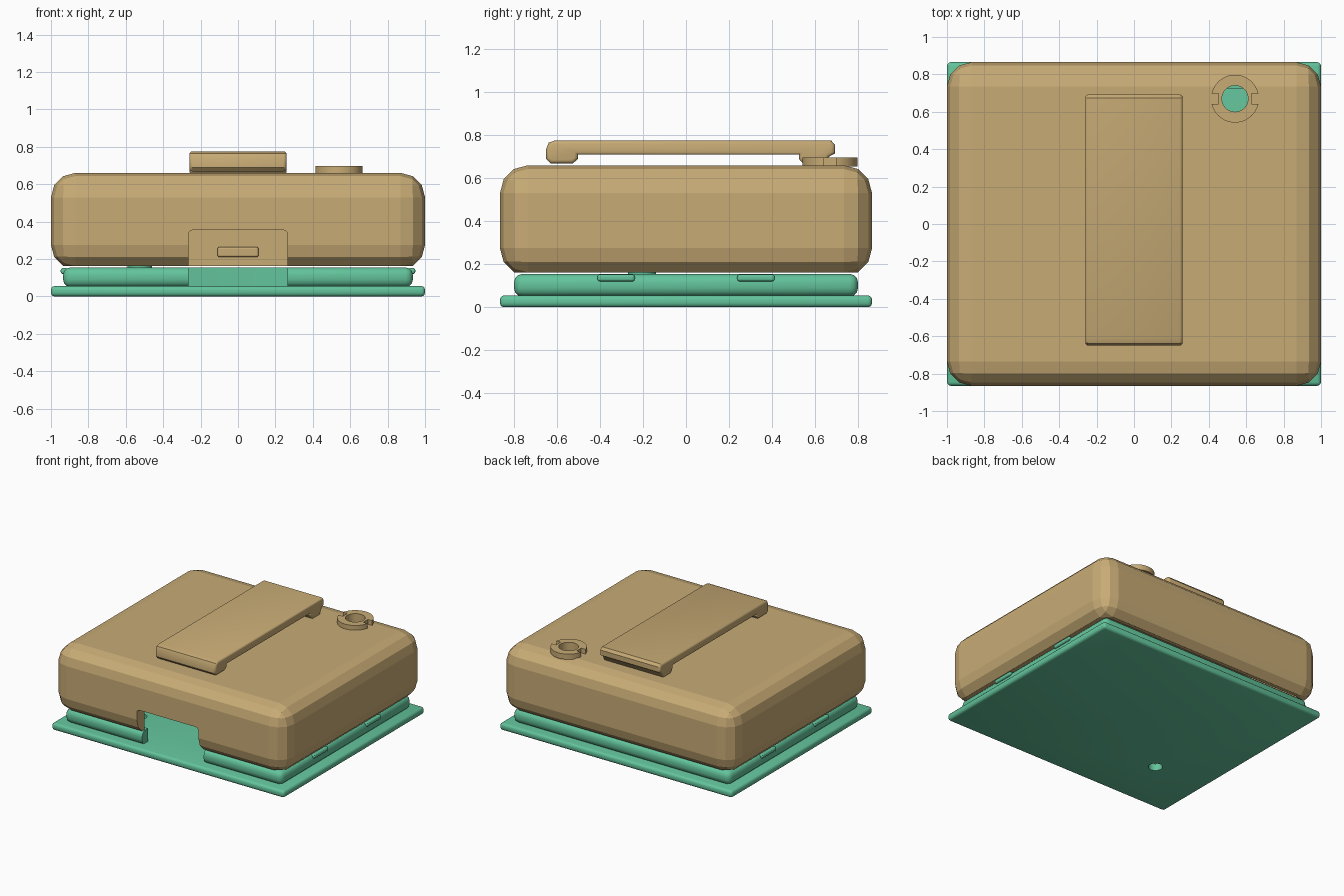
import bpy, bmesh, math

if "Cube" in bpy.data.objects:
    bpy.data.objects.remove(bpy.data.objects["Cube"])


def material(name, rgb):
    m = bpy.data.materials.new(name)
    m.diffuse_color = (*rgb, 1)
    m.use_nodes = True
    m.node_tree.nodes["Principled BSDF"].inputs["Base Color"].default_value = m.diffuse_color
    return m


TAN = material("tan plastic", (0.58, 0.41, 0.18))
GREEN = material("green plastic", (0.125, 0.55, 0.33))


def finish(name, bm, mat):
    bmesh.ops.recalc_face_normals(bm, faces=bm.faces)
    me = bpy.data.meshes.new(name)
    bm.to_mesh(me)
    bm.free()
    me.materials.append(mat)
    ob = bpy.data.objects.new(name, me)
    bpy.context.collection.objects.link(ob)
    return ob


def box(name, lo, hi, mat, bevel=0, segments=3, axis=None):
    """Box from corner to corner; bevels all edges or those along one axis."""
    bm = bmesh.new()
    bmesh.ops.create_cube(bm, size=1)
    for v in bm.verts:
        for i in range(3):
            v.co[i] = lo[i] if v.co[i] < 0 else hi[i]
    if bevel:
        edges = [e for e in bm.edges if axis is None
                 or abs(e.verts[0].co[axis] - e.verts[1].co[axis]) > 1e-4]
        bmesh.ops.bevel(bm, geom=edges, offset=bevel, segments=segments,
                        profile=0.5, affect='EDGES')
    return finish(name, bm, mat)


def cylinder(name, x, y, z0, z1, r, mat, sides=40):
    bm = bmesh.new()
    bmesh.ops.create_cone(bm, cap_ends=True, segments=sides,
                          radius1=r, radius2=r, depth=z1 - z0)
    bmesh.ops.translate(bm, verts=bm.verts, vec=(x, y, (z0 + z1) / 2))
    return finish(name, bm, mat)


def cut(ob, *cutters):
    for c in cutters:
        mod = ob.modifiers.new("cut", 'BOOLEAN')
        mod.operation = 'DIFFERENCE'
        mod.solver = 'EXACT'
        mod.object = c
        bpy.context.view_layer.objects.active = ob
        bpy.ops.object.modifier_apply(modifier=mod.name)
        bpy.data.objects.remove(c)


def smooth(ob, angle=35):
    bpy.ops.object.select_all(action='DESELECT')
    ob.select_set(True)
    bpy.context.view_layer.objects.active = ob
    bpy.ops.object.shade_smooth_by_angle(angle=math.radians(angle))


RX, RY = 0.54, 0.67     # ring centre

# Hollow cover, open below, with a front notch and a round hole on top
cover = box("cover", (-1, -0.865, 0.145), (1, 0.865, 0.66), TAN, 0.13)
cut(cover,
    box("trim", (-2, -2, -1), (2, 2, 0.162), TAN),
    box("cavity", (-0.9, -0.77, 0), (0.9, 0.77, 0.59), TAN, 0.05),
    box("notch", (-0.265, -1, 0), (0.265, -0.7, 0.355), TAN, 0.025, 3, 1),
    cylinder("hole", RX, RY, 0.5, 0.8, 0.07, TAN))

# Small ridge on the inner back wall
box("inner_ridge", (-0.11, 0.745, 0.21), (0.11, 0.775, 0.265), TAN, 0.012)

# Ring round the top hole, with two side notches
ring = cylinder("top_ring", RX, RY, 0.655, 0.697, 0.128, TAN, 48)
cut(ring, cylinder("bore", RX, RY, 0.5, 0.8, 0.07, TAN))
for s in (-1, 1):
    cut(ring, box("slot", (RX + s * 0.115 - 0.027, RY - 0.028, 0.6),
                  (RX + s * 0.115 + 0.027, RY + 0.028, 0.8), TAN))
smooth(ring)

# Belt clip: side profile swept across the width
profile = [(-0.65, 0.69), (-0.63, 0.669), (-0.525, 0.669), (-0.503, 0.69),
           (-0.503, 0.709), (0.525, 0.709), (0.525, 0.69), (0.555, 0.655),
           (0.64, 0.655), (0.665, 0.70), (0.692, 0.715), (0.692, 0.755),
           (0.675, 0.775), (-0.61, 0.775), (-0.638, 0.765), (-0.65, 0.735)]
bm = bmesh.new()
face = bm.faces.new([bm.verts.new((-0.26, y, z)) for y, z in profile])
ext = bmesh.ops.extrude_face_region(bm, geom=[face])
bmesh.ops.translate(bm, vec=(0.52, 0, 0),
                    verts=[g for g in ext["geom"] if isinstance(g, bmesh.types.BMVert)])
rims = [e for e in bm.edges if abs(e.verts[0].co.x - e.verts[1].co.x) < 1e-4]
bmesh.ops.bevel(bm, geom=rims, offset=0.016, segments=3, profile=0.5, affect='EDGES')
smooth(finish("belt_clip", bm, TAN), 32)

# Base plate with a screw hole
plate = box("base_plate", (-1, -0.865, 0), (1, 0.865, 0.055), GREEN, 0.02)
cut(plate, cylinder("screw_hole", -0.55, -0.42, -1, 1, 0.05, GREEN, 32))
smooth(plate)

# Raised rim on the plate, open at the front notch
rim = box("base_rim", (-0.935, -0.80, 0.05), (0.935, 0.80, 0.155), GREEN, 0.04)
cut(rim,
    box("inside", (-0.86, -0.725, -1), (0.86, 0.725, 1), GREEN, 0.02, 2, 2),
    box("front_gap", (-0.265, -1, -1), (0.265, -0.6, 1), GREEN))
smooth(rim)

# Snap ridges on both sides of the rim
for sx in (-1, 1):
    for y in (-0.325, 0.325):
        box("snap_ridge", (sx * 0.93 - 0.018, y - 0.087, 0.12),
            (sx * 0.93 + 0.018, y + 0.087, 0.152), GREEN, 0.012)

# Support post inside
smooth(cylinder("support_post", -0.525, -0.205, 0.05, 0.163, 0.065, GREEN, 32))
